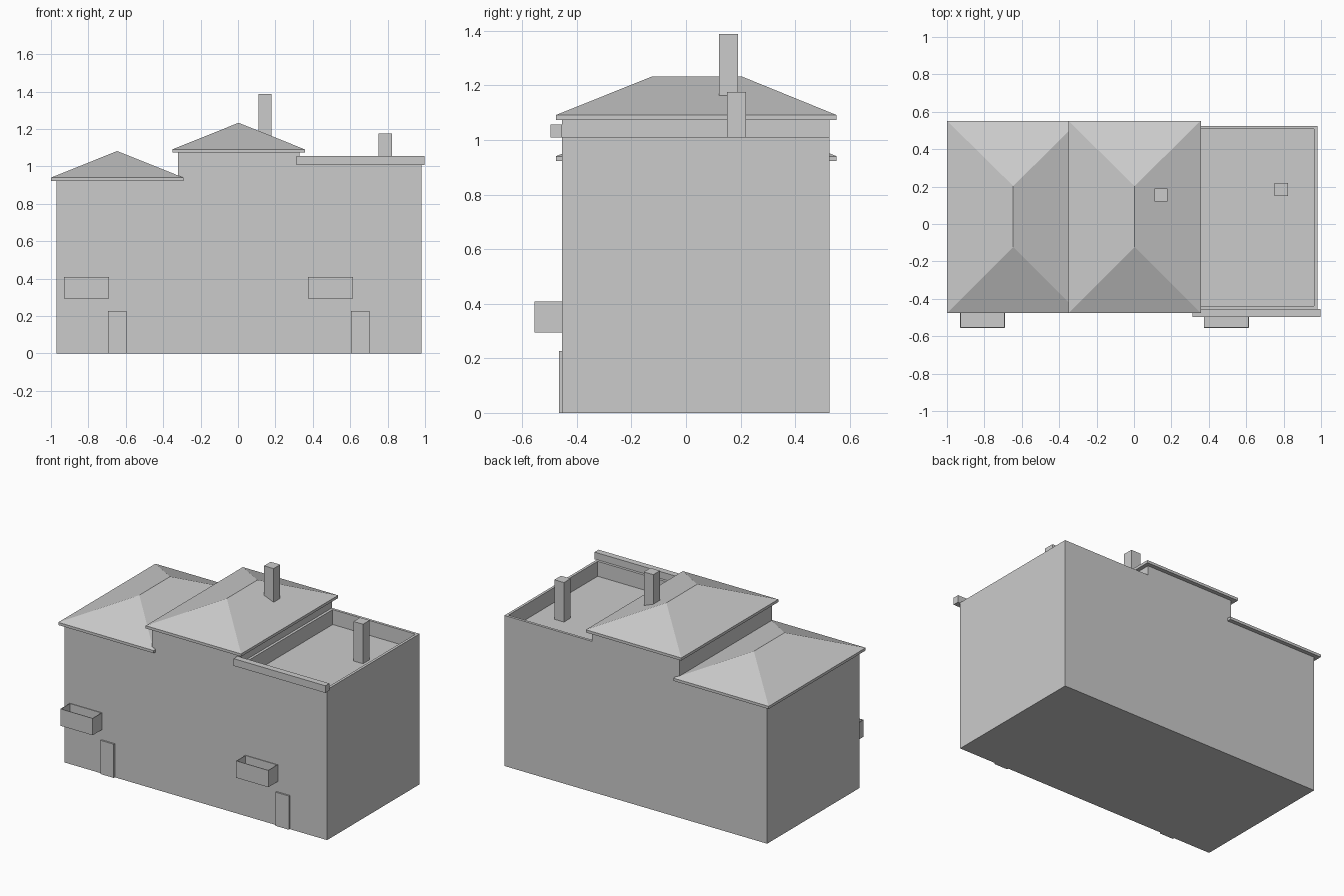
import bpy, bmesh
from mathutils import Vector

cube = bpy.data.objects.get("Cube")
if cube:
    bpy.data.objects.remove(cube)

grey = bpy.data.materials.new("plain_grey")
grey.use_nodes = True
colour = (0.6, 0.6, 0.6, 1)
grey.diffuse_color = colour
grey.node_tree.nodes["Principled BSDF"].inputs["Base Color"].default_value = colour

FRONT, BACK = -0.455, 0.525
DECK = 0.91


def finish(name, bm):
    bmesh.ops.recalc_face_normals(bm, faces=bm.faces)
    mesh = bpy.data.meshes.new(name)
    bm.to_mesh(mesh)
    bm.free()
    mesh.materials.append(grey)
    ob = bpy.data.objects.new(name, mesh)
    bpy.context.collection.objects.link(ob)
    return ob


def add_box(bm, x, y, z):
    verts = bmesh.ops.create_cube(bm, size=1)["verts"]
    for v in verts:
        v.co = Vector([a + (b - a) * (c + 0.5) for (a, b), c in zip((x, y, z), v.co)])
    return verts


def box(name, x, y, z):
    bm = bmesh.new()
    add_box(bm, x, y, z)
    return finish(name, bm)


def sink_top(bm, rim, depth):
    """Inset the top face at the right-hand end and push it down."""
    tops = [f for f in bm.faces if f.normal.z > 0.9]
    top = max(tops, key=lambda f: f.calc_center_median().x)
    bmesh.ops.inset_individual(bm, faces=[top], thickness=rim)
    floor = bmesh.ops.extrude_discrete_faces(bm, faces=[top])["faces"][0]
    bmesh.ops.translate(bm, verts=floor.verts, vec=(0, 0, -depth))


# Terrace body: stepped silhouette, with a sunken flat roof behind a parapet
bm = bmesh.new()
outline = [(-0.97, 0), (0.98, 0), (0.98, 1.01), (0.33, 1.01),
           (0.33, 1.073), (-0.32, 1.073), (-0.32, 0.925), (-0.97, 0.925)]
face = bm.faces.new([bm.verts.new((x, FRONT, z)) for x, z in outline])
side = bmesh.ops.extrude_face_region(bm, geom=[face])["geom"]
bmesh.ops.translate(bm, verts=[g for g in side if isinstance(g, bmesh.types.BMVert)],
                    vec=(0, BACK - FRONT, 0))
bmesh.ops.recalc_face_normals(bm, faces=bm.faces)
bm.normal_update()
sink_top(bm, 0.025, 1.01 - DECK)
finish("house_body", bm)


# Hipped roofs: a thin eave slab whose top is drawn up into a ridge
def hip_roof(name, middle, eave):
    bm = bmesh.new()
    add_box(bm, (middle - 0.354, middle + 0.354), (-0.477, 0.552), (eave, eave + 0.018))
    bm.normal_update()
    top = max(bm.faces, key=lambda f: f.calc_center_median().z)
    cap = bmesh.ops.extrude_discrete_faces(bm, faces=[top])["faces"][0]
    for v in cap.verts:
        v.co = (middle, -0.123 if v.co.y < 0 else 0.203, eave + 0.16)
    bmesh.ops.remove_doubles(bm, verts=bm.verts, dist=0.0001)
    finish(name, bm)


hip_roof("left_hip_roof", -0.646, 0.922)
hip_roof("middle_hip_roof", 0.003, 1.073)

# Chimneys and front cornice
box("middle_chimney", (0.11, 0.18), (0.12, 0.19), (1.1, 1.388))
box("end_chimney", (0.752, 0.823), (0.15, 0.22), (DECK, 1.175))
box("front_cornice", (0.314, 0.997), (-0.497, FRONT), (1.008, 1.056))

# Balconies (open-topped) and doors
for label, bx, dx in (("left", -0.93, -0.695), ("right", 0.374, 0.604)):
    bm = bmesh.new()
    add_box(bm, (bx, bx + 0.24), (-0.555, FRONT), (0.295, 0.408))
    bm.normal_update()
    sink_top(bm, 0.006, 0.107)
    back = [f for f in bm.faces if f.calc_center_median().y > FRONT - 0.01
            and abs(f.normal.y) > 0.9]
    bmesh.ops.delete(bm, geom=back, context="FACES")
    finish(label + "_balcony", bm)
    box(label + "_door", (dx, dx + 0.099), (-0.466, FRONT), (0, 0.226))
